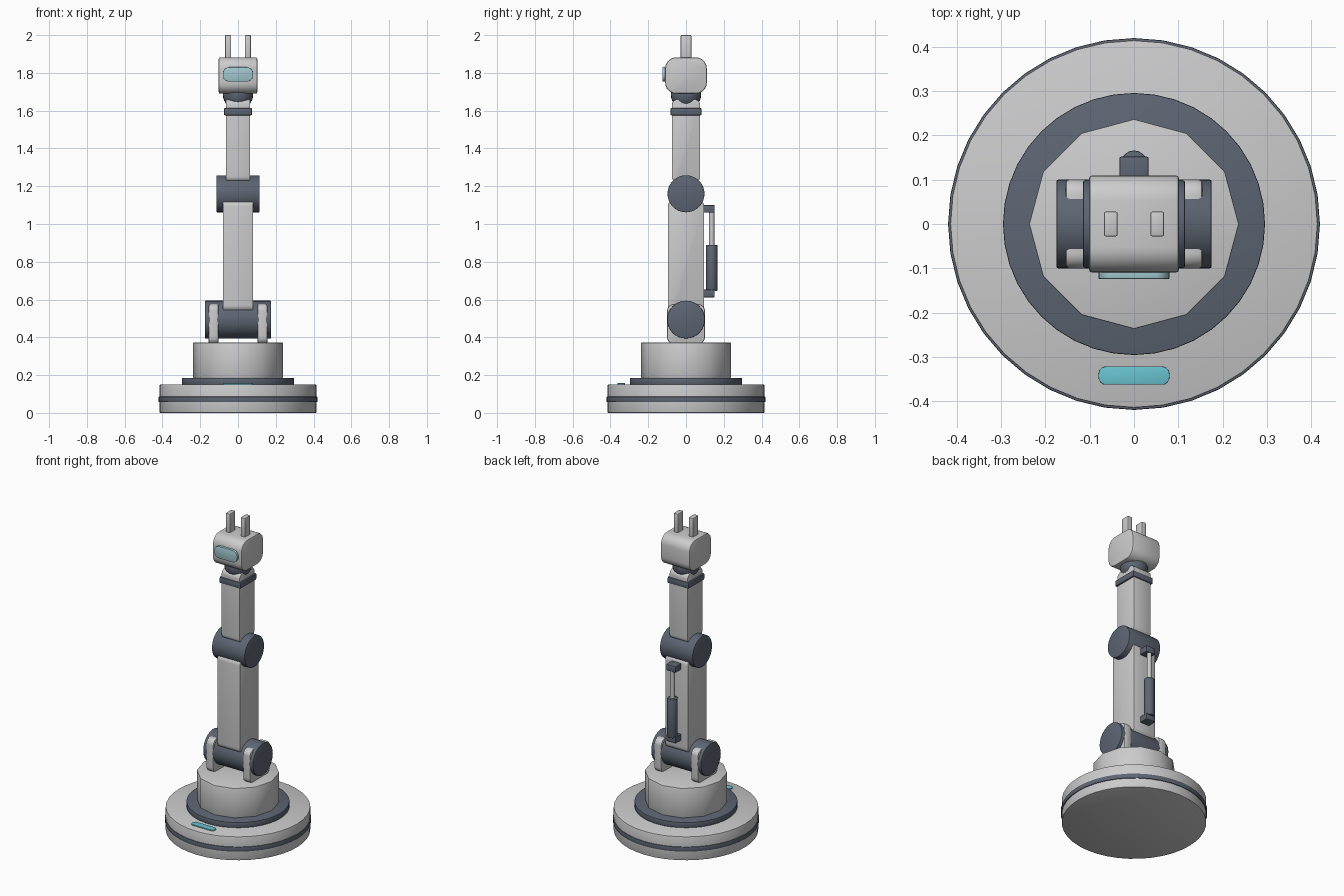
import bpy
import bmesh
from math import radians
from mathutils import Matrix, Vector

cube = bpy.data.objects.get("Cube")
if cube:
    bpy.data.objects.remove(cube, do_unlink=True)


def material(name, rgb):
    m = bpy.data.materials.new(name)
    m.use_nodes = True
    m.diffuse_color = (*rgb, 1)
    m.node_tree.nodes["Principled BSDF"].inputs["Base Color"].default_value = (*rgb, 1)
    return m


LIGHT = material("light grey", (0.60, 0.60, 0.61))
DARK = material("slate grey", (0.11, 0.13, 0.17))
TEAL = material("indicator teal", (0.14, 0.55, 0.64))
GLASS = material("pale visor blue", (0.36, 0.58, 0.63))


def finish(bm, name, mat, edge=0):
    """Soften the sharp edges, then turn the mesh into a shaded object."""
    if edge:
        bm.normal_update()
        sharp = [e for e in bm.edges if e.calc_face_angle(0) > radians(50)]
        bmesh.ops.bevel(bm, geom=sharp, offset=edge, segments=2, profile=0.5,
                        affect='EDGES', clamp_overlap=True)
    mesh = bpy.data.meshes.new(name)
    bm.to_mesh(mesh)
    bm.free()
    mesh.materials.append(mat)
    ob = bpy.data.objects.new(name, mesh)
    bpy.context.collection.objects.link(ob)
    bpy.ops.object.select_all(action='DESELECT')
    ob.select_set(True)
    bpy.context.view_layer.objects.active = ob
    bpy.ops.object.shade_smooth_by_angle(angle=radians(35))
    return ob


def block(name, mat, low, high, axis=0, round_=0, edge=0.004):
    """Box between two corners, its edges along one axis rounded."""
    low, high = Vector(low), Vector(high)
    bm = bmesh.new()
    bmesh.ops.create_cube(bm, size=1)
    bmesh.ops.scale(bm, vec=high - low, verts=bm.verts)
    bmesh.ops.translate(bm, vec=(low + high) / 2, verts=bm.verts)
    if round_:
        along = [e for e in bm.edges
                 if abs((e.verts[0].co - e.verts[1].co).normalized()[axis]) > 0.9]
        bmesh.ops.bevel(bm, geom=along, offset=round_, segments=6, profile=0.5,
                        affect='EDGES', clamp_overlap=True)
    return finish(bm, name, mat, edge)


def cylinder(name, mat, radius, start, end, centre=(0, 0), axis='Z', sides=32, edge=0.003):
    """Cylinder along Z (centre = x, y) or along X (centre = y, z)."""
    bm = bmesh.new()
    bmesh.ops.create_cone(bm, cap_ends=True, segments=sides, radius1=radius,
                          radius2=radius, depth=end - start)
    mid = (start + end) / 2
    if axis == 'X':
        bmesh.ops.rotate(bm, verts=bm.verts, matrix=Matrix.Rotation(radians(90), 3, 'Y'))
        offset = (mid, *centre)
    else:
        offset = (*centre, mid)
    bmesh.ops.translate(bm, vec=offset, verts=bm.verts)
    return finish(bm, name, mat, edge)


# Round base and rotating turret
cylinder("base", LIGHT, 0.415, 0, 0.15, sides=40)
cylinder("base_band", DARK, 0.42, 0.057, 0.086, sides=40)
cylinder("turntable_ring", DARK, 0.296, 0.15, 0.185, sides=40)
cylinder("turret", LIGHT, 0.237, 0.185, 0.372, sides=12)
block("base_indicator", TEAL, (-0.08, -0.363, 0.147), (0.08, -0.322, 0.157),
      axis=2, round_=0.017, edge=0.001)

# Shoulder joint between two brackets
cylinder("shoulder_joint", DARK, 0.1, -0.175, 0.175, centre=(0, 0.494), axis='X')
for side, name in ((1, "left"), (-1, "right")):
    x = sorted((side * 0.103, side * 0.155))
    block(name + "_shoulder_bracket", LIGHT, (x[0], -0.1, 0.365), (x[1], 0.1, 0.576),
          round_=0.035, edge=0.008)

# Arm segments and elbow
block("lower_arm", LIGHT, (-0.08, -0.096, 0.535), (0.08, 0.096, 1.128),
      round_=0.035, edge=0.005)
cylinder("elbow_joint", DARK, 0.098, -0.115, 0.115, centre=(0, 1.16), axis='X')
block("upper_arm", LIGHT, (-0.064, -0.075, 1.222), (0.064, 0.075, 1.66),
      round_=0.03)

# Piston on the back of the lower arm
block("piston_lower_mount", DARK, (-0.033, 0.085, 0.612), (0.033, 0.152, 0.652))
block("piston_upper_mount", DARK, (-0.033, 0.085, 1.06), (0.033, 0.152, 1.1))
cylinder("piston_sleeve", DARK, 0.03, 0.645, 0.89, centre=(0, 0.136), sides=20)
cylinder("piston_rod", LIGHT, 0.014, 0.88, 1.07, centre=(0, 0.136), sides=16, edge=0)

# Wrist collar and ball
block("wrist_collar", DARK, (-0.074, -0.082, 1.575), (0.074, 0.082, 1.614), edge=0.006)
ball = bmesh.new()
bmesh.ops.create_uvsphere(ball, u_segments=24, v_segments=16, radius=0.08)
bmesh.ops.translate(ball, vec=(0, 0, 1.685), verts=ball.verts)
finish(ball, "wrist_ball", DARK)

# Head with visor and two fingers
block("head", LIGHT, (-0.102, -0.11, 1.69), (0.102, 0.11, 1.882),
      round_=0.058, edge=0.008)
block("visor", GLASS, (-0.08, -0.124, 1.754), (0.08, -0.1, 1.83),
      axis=1, round_=0.034, edge=0.002)
for side, name in ((1, "left"), (-1, "right")):
    x = sorted((side * 0.037, side * 0.068))
    block(name + "_finger", LIGHT, (x[0], -0.028, 1.86), (x[1], 0.028, 2.0))
